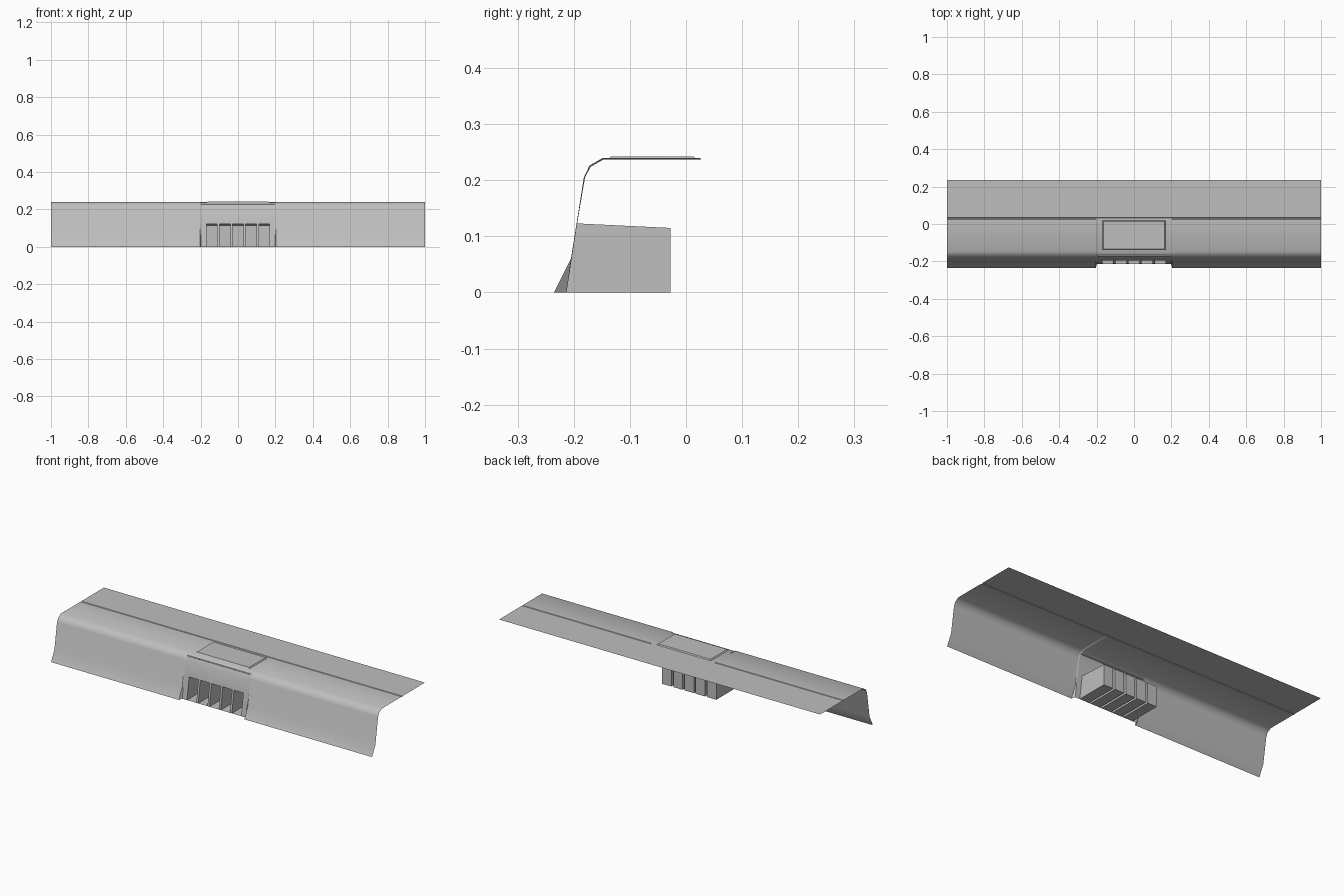
import bpy
import bmesh

cube = bpy.data.objects.get("Cube")
if cube:
    bpy.data.objects.remove(cube, do_unlink=True)

grey = bpy.data.materials.new("plain_grey")
grey.use_nodes = True
grey.diffuse_color = (0.52, 0.52, 0.52, 1)
grey.node_tree.nodes["Principled BSDF"].inputs["Base Color"].default_value = (0.52, 0.52, 0.52, 1)


def finish(name, bm, mirror=False, smooth=True):
    mesh = bpy.data.meshes.new(name)
    bm.to_mesh(mesh)
    bm.free()
    mesh.materials.append(grey)
    ob = bpy.data.objects.new(name, mesh)
    bpy.context.collection.objects.link(ob)
    if mirror:
        ob.modifiers.new("Mirror", 'MIRROR')
    if smooth:
        bpy.ops.object.select_all(action='DESELECT')
        ob.select_set(True)
        bpy.context.view_layer.objects.active = ob
        bpy.ops.object.shade_smooth_by_angle(angle=0.7)
    return ob


def sheet(name, columns, mirror=False, hole=None):
    """Thin skin through columns of (x, profile), profiles running front to back."""
    bm = bmesh.new()
    grid = [[bm.verts.new((x, y, z)) for y, z in prof] for x, prof in columns]
    for i in range(len(grid) - 1):
        for j in range(len(grid[i]) - 1):
            if hole and hole(i, j):
                continue
            bm.faces.new((grid[i][j], grid[i + 1][j], grid[i + 1][j + 1], grid[i][j + 1]))
    return finish(name, bm, mirror)


# Section of the long side skins and of the recessed centre
wing = [(-0.235, 0), (-0.205, 0.06), (-0.182, 0.205), (-0.172, 0.226),
        (-0.148, 0.24), (0.025, 0.24)]
core = [(-0.213, 0), (-0.194, 0.123), (-0.18, 0.205), (-0.17, 0.224),
        (-0.147, 0.237), (0.027, 0.237)]
seam = [(-0.166, 0.223), (-0.165, 0.227)]
centre = core[:4] + seam + core[4:]

# Side skins with a lip down into the rear groove
lipped = wing + [(0.027, 0.237)]
sheet("side_skin", [(0.204, lipped), (1.0, lipped)], mirror=True)

# Stepped walls joining the side skins to the centre
sheet("step_wall", [(0.198, core), (0.204, wing)], mirror=True)

# Centre skin with five slots along its lower edge
pitch, half = 0.07, 0.029
slots = [pitch * k for k in range(-2, 3)]
edges = [-0.198] + [c + s * half for c in slots for s in (-1, 1)] + [0.198]
sheet("centre_skin", [(x, centre) for x in edges],
      hole=lambda i, j: j == 0 and i % 2 == 1)

# Rear strip, separated by a shallow groove
rear = [(0.027, 0.237), (0.033, 0.237), (0.035, 0.24), (0.235, 0.24)]
sheet("rear_strip", [(-1.0, rear), (1.0, rear)])

# Five pockets behind the slots, open at the front
for n, c in enumerate(slots):
    bm = bmesh.new()
    bmesh.ops.create_cube(bm, size=2)
    front = [f for f in bm.faces if f.normal.y < -0.9]
    bmesh.ops.delete(bm, geom=front, context='FACES_ONLY')
    for v in bm.verts:
        top = v.co.z > 0
        v.co.x = c + half * v.co.x
        if v.co.y < 0:
            v.co.y, v.co.z = core[1] if top else core[0]
        else:
            v.co.y, v.co.z = -0.028, (0.115 if top else 0)
    finish(f"slot_pocket_{n + 1}", bm, smooth=False)

# Raised lid on the centre deck with sloping edges
bm = bmesh.new()
bmesh.ops.create_cube(bm, size=2)
base = [f for f in bm.faces if f.normal.z < -0.9]
bmesh.ops.delete(bm, geom=base, context='FACES_ONLY')
for v in bm.verts:
    top = v.co.z > 0
    v.co.x *= 0.163 if top else 0.168
    v.co.y = -0.06 + v.co.y * (0.074 if top else 0.079)
    v.co.z = 0.2425 if top else 0.237
finish("deck_lid", bm, smooth=False)
